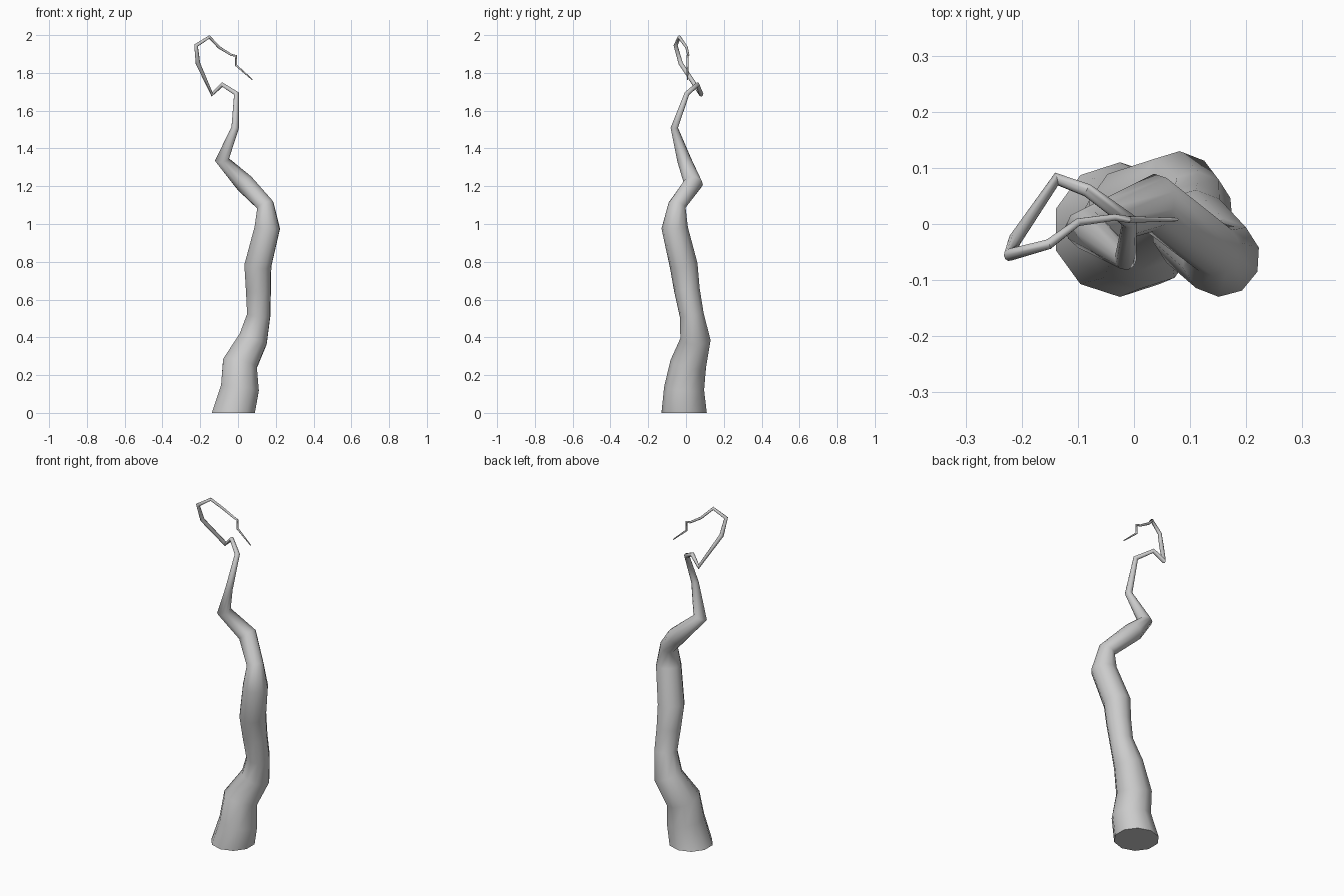
import bpy, bmesh, math
from mathutils import Vector

cube = bpy.data.objects.get("Cube")
if cube:
    bpy.data.objects.remove(cube, do_unlink=True)

SIDES = 10

# Stem path: x, y, z, radius
PATH = [
    (-.025, -.01, 0, .12), (.01, -.01, .13, .106), (.01, .012, .26, .096),
    (.08, .05, .39, .08), (.11, .03, .52, .064), (.108, .005, .65, .068),
    (.105, -.012, .78, .074), (.155, -.06, .98, .07), (.145, -.047, 1.1, .047),
    (.035, .038, 1.215, .052), (-.085, -.01, 1.34, .038), (-.015, -.062, 1.51, .02),
    (-.008, .005, 1.69, .014), (-.083, .06, 1.738, .012), (-.138, .08, 1.687, .012),
    (-.212, -.028, 1.85, .012), (-.222, -.055, 1.945, .011), (-.152, -.036, 1.99, .009),
    (-.1, .003, 1.935, .007), (-.035, .012, 1.895, .006), (-.01, .008, 1.89, .006),
    (-.01, .008, 1.84, .006), (.077, .008, 1.763, .003),
]


def build_tube(name, path, sides, material):
    """Sweep a tapering ring along the path without twisting it."""
    pts = [Vector(p[:3]) for p in path]
    dirs = [(b - a).normalized() for a, b in zip(pts, pts[1:])]
    tangents = [Vector((0, 0, 1))]
    tangents += [(a + b).normalized() for a, b in zip(dirs, dirs[1:])]
    tangents.append(dirs[-1])
    bm = bmesh.new()
    rings = []
    side = Vector((1, 0, 0))
    for i, (p, t) in enumerate(zip(pts, tangents)):
        if i:
            side = tangents[i - 1].rotation_difference(t) @ side
        side = (side - t * side.dot(t)).normalized()
        other = t.cross(side)
        ring = []
        for k in range(sides):
            a = math.tau * (k + .5) / sides
            ring.append(bm.verts.new(p + path[i][3] * (side * math.cos(a) + other * math.sin(a))))
        rings.append(ring)
    for lo, hi in zip(rings, rings[1:]):
        for k in range(sides):
            n = (k + 1) % sides
            bm.faces.new((lo[k], lo[n], hi[n], hi[k]))
    # Flat base and tip
    bm.faces.new(rings[0][::-1])
    bm.faces.new(rings[-1])
    mesh = bpy.data.meshes.new(name)
    bm.to_mesh(mesh)
    bm.free()
    mesh.materials.append(material)
    obj = bpy.data.objects.new(name, mesh)
    bpy.context.collection.objects.link(obj)
    return obj


# Plain grey
grey = bpy.data.materials.new("grey")
grey.use_nodes = True
color = (.6, .6, .6, 1)
grey.diffuse_color = color
grey.node_tree.nodes["Principled BSDF"].inputs["Base Color"].default_value = color

# Crooked stem with its curling tip
stem = build_tube("stem", PATH, SIDES, grey)
bpy.ops.object.select_all(action='DESELECT')
stem.select_set(True)
bpy.context.view_layer.objects.active = stem
bpy.ops.object.shade_smooth_by_angle(angle=math.radians(60))
